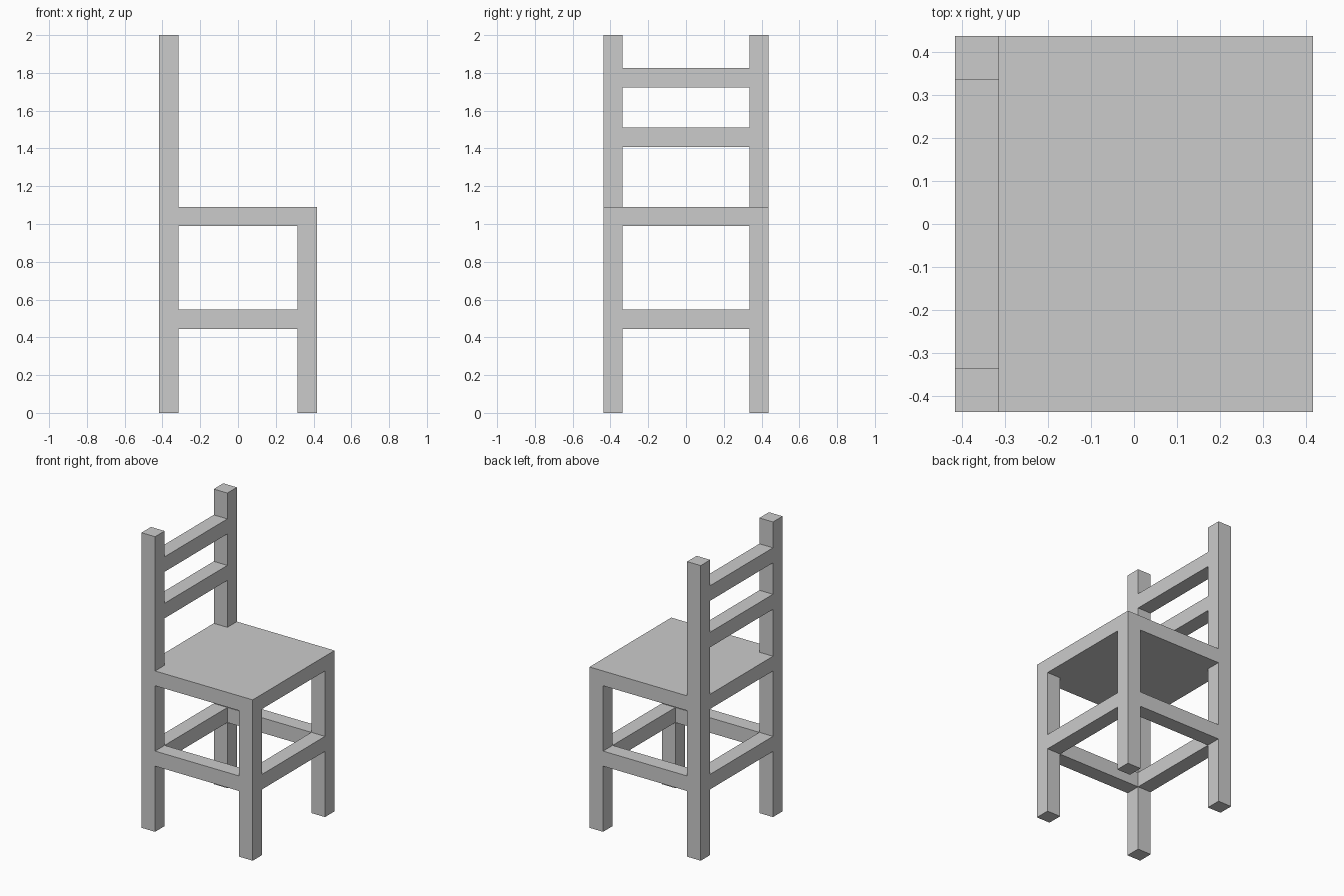
import bpy
import bmesh

if "Cube" in bpy.data.objects:
    bpy.data.objects.remove(bpy.data.objects["Cube"])

X, Y = 0.417, 0.438        # half depth and half width of the chair
T = 0.102                  # timber thickness
XI, YI = X - T, Y - T      # inner faces of the legs
SEAT_LOW, SEAT_TOP = 0.99, 1.09
RAIL = (0.445, 0.547)


def prism(name, outline, z0, z1):
    """Extrude a counter-clockwise xy outline from z0 to z1."""
    bm = bmesh.new()
    face = bm.faces.new([bm.verts.new((x, y, z0)) for x, y in outline])
    top = bmesh.ops.extrude_face_region(bm, geom=[face], use_keep_orig=True)
    verts = [g for g in top["geom"] if isinstance(g, bmesh.types.BMVert)]
    bmesh.ops.translate(bm, verts=verts, vec=(0, 0, z1 - z0))
    bmesh.ops.recalc_face_normals(bm, faces=bm.faces)
    mesh = bpy.data.meshes.new(name)
    bm.to_mesh(mesh)
    bm.free()
    obj = bpy.data.objects.new(name, mesh)
    bpy.context.collection.objects.link(obj)
    return obj


def bar(name, x0, x1, y0, y1, z0, z1):
    return prism(name, [(x0, y0), (x1, y0), (x1, y1), (x0, y1)], z0, z1)


# Seat, notched around the two tall posts
prism("seat", [(-XI, -Y), (X, -Y), (X, Y), (-XI, Y),
               (-XI, YI), (-X, YI), (-X, -YI), (-XI, -YI)], SEAT_LOW, SEAT_TOP)

# Legs, tall posts and side stretchers on both sides
for side, y0 in (("right", -Y), ("left", YI)):
    y1 = y0 + T
    bar(f"back_post_{side}", -X, -XI, y0, y1, 0, 2)
    bar(f"front_leg_{side}", XI, X, y0, y1, 0, SEAT_LOW)
    bar(f"side_stretcher_{side}", -XI, XI, y0, y1, *RAIL)

# Cross stretchers between the legs
bar("front_stretcher", XI, X, -YI, YI, *RAIL)
bar("back_stretcher", -X, -XI, -YI, YI, *RAIL)

# Backrest slats
bar("lower_back_slat", -X, -XI, -YI, YI, 1.408, 1.51)
bar("upper_back_slat", -X, -XI, -YI, YI, 1.723, 1.825)
